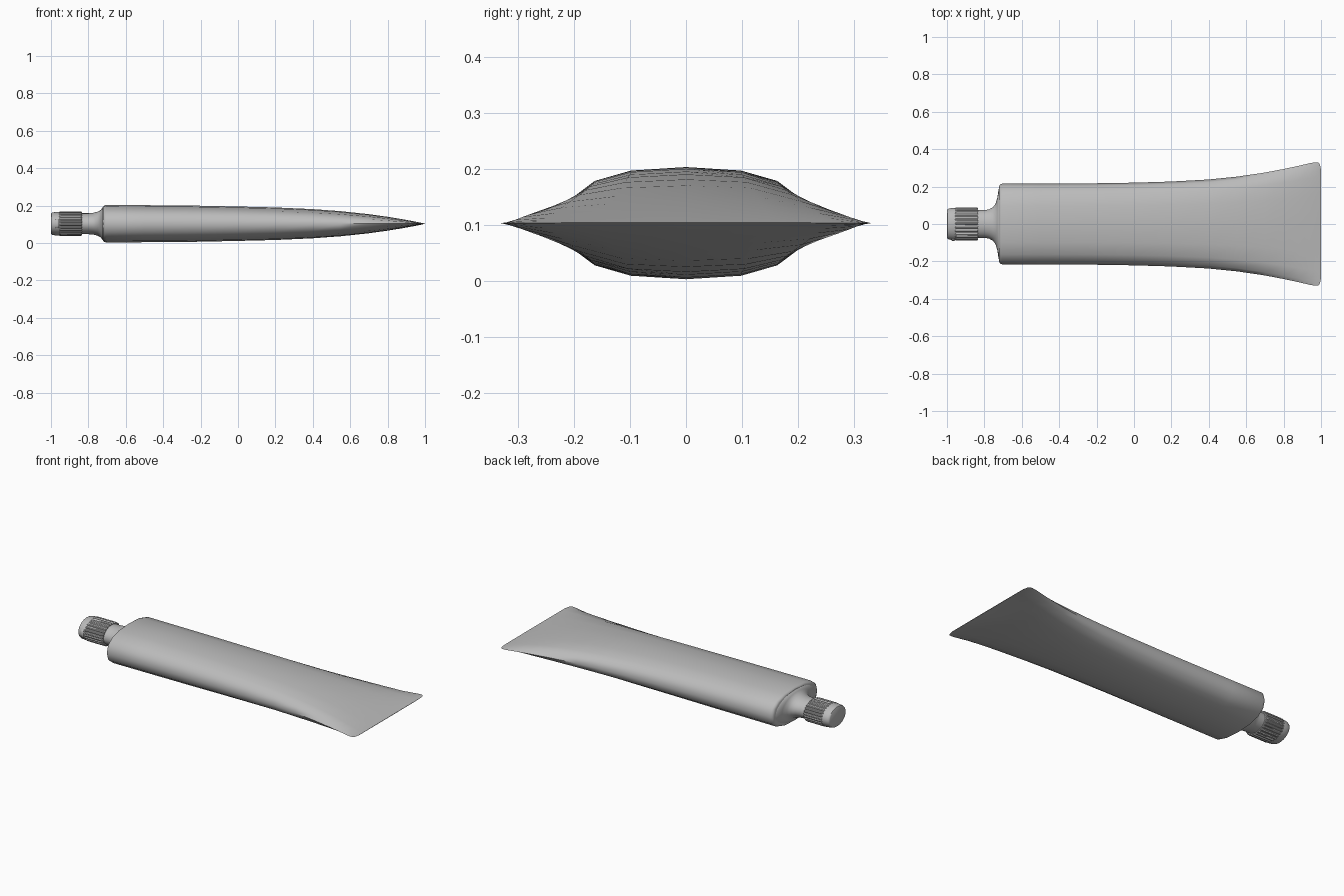
import bpy, bmesh, math

cube = bpy.data.objects.get("Cube")
if cube:
    bpy.data.objects.remove(cube, do_unlink=True)

MID = 0.103  # height of the tube axis

grey = bpy.data.materials.new("plain grey")
grey.use_nodes = True
grey.diffuse_color = (0.5, 0.5, 0.5, 1)
grey.node_tree.nodes["Principled BSDF"].inputs["Base Color"].default_value = (0.5, 0.5, 0.5, 1)


def power(v, p):
    return math.copysign(abs(v) ** p, v)


def oval(sides, p=1.0):
    """Unit cross-section; p below 1 squares it off."""
    angles = [2 * math.pi * i / sides for i in range(sides)]
    return [(power(math.sin(a), p), power(math.cos(a), p)) for a in angles]


def loft(name, section, stations, angle=40):
    """Skin a section along x; stations hold x, half width, half height."""
    bm = bmesh.new()
    rings = [[bm.verts.new((x, w * y, MID + h * z)) for y, z in section]
             for x, w, h in stations]
    n = len(section)
    for a, b in zip(rings, rings[1:]):
        for i in range(n):
            j = (i + 1) % n
            bm.faces.new((a[i], a[j], b[j], b[i]))
    bm.faces.new(rings[0])
    bm.faces.new(rings[-1])
    bmesh.ops.recalc_face_normals(bm, faces=bm.faces)
    mesh = bpy.data.meshes.new(name)
    bm.to_mesh(mesh)
    bm.free()
    mesh.materials.append(grey)
    obj = bpy.data.objects.new(name, mesh)
    bpy.context.collection.objects.link(obj)
    bpy.ops.object.select_all(action='DESELECT')
    obj.select_set(True)
    bpy.context.view_layer.objects.active = obj
    bpy.ops.object.shade_smooth_by_angle(angle=math.radians(angle))
    return obj


# Squeezable body, round at the shoulder and flattening to a wide crimp
loft("tube_body", oval(16, 0.82), [
    (-0.722, 0.198, 0.09), (-0.717, 0.211, 0.097), (-0.705, 0.216, 0.1),
    (-0.5, 0.216, 0.099), (-0.25, 0.217, 0.097), (0, 0.221, 0.092),
    (0.2, 0.227, 0.087), (0.4, 0.238, 0.078), (0.55, 0.253, 0.067),
    (0.7, 0.275, 0.051), (0.8, 0.294, 0.037), (0.88, 0.311, 0.024),
    (0.94, 0.325, 0.013), (0.97, 0.33, 0.007), (0.985, 0.329, 0.004),
    (0.994, 0.318, 0.002), (1.0, 0.29, 0.001)], 60)

# Shoulder curving into the neck
loft("shoulder_and_neck", oval(32), [
    (-0.88, 0.074, 0.056), (-0.80, 0.074, 0.056), (-0.775, 0.078, 0.058),
    (-0.755, 0.089, 0.063), (-0.74, 0.108, 0.069), (-0.731, 0.14, 0.077),
    (-0.724, 0.185, 0.088), (-0.715, 0.2, 0.09)], 60)

# Ribbed grip of the cap: every rib is two high and two low points
RIBS = 26
ribbed = [(y * r, z * r) for (y, z), r in
          zip(oval(RIBS * 4), (1, 1, 0.94, 0.94) * RIBS)]
loft("cap_grip", ribbed, [
    (-0.958, 0.083, 0.061), (-0.953, 0.089, 0.065),
    (-0.84, 0.089, 0.065), (-0.834, 0.085, 0.062)], 25)

# Smooth rounded cap end
loft("cap_end", oval(32), [
    (-1.0, 0.073, 0.053), (-0.997, 0.079, 0.058), (-0.988, 0.083, 0.061),
    (-0.968, 0.086, 0.063), (-0.95, 0.086, 0.063)], 40)

# Small raised tab on the front of the cap
tab = loft("cap_tab", oval(12), [
    (-0.976, 0.007, 0.02), (-0.972, 0.01, 0.024),
    (-0.962, 0.01, 0.024), (-0.958, 0.007, 0.02)])
tab.location.y = -0.081
